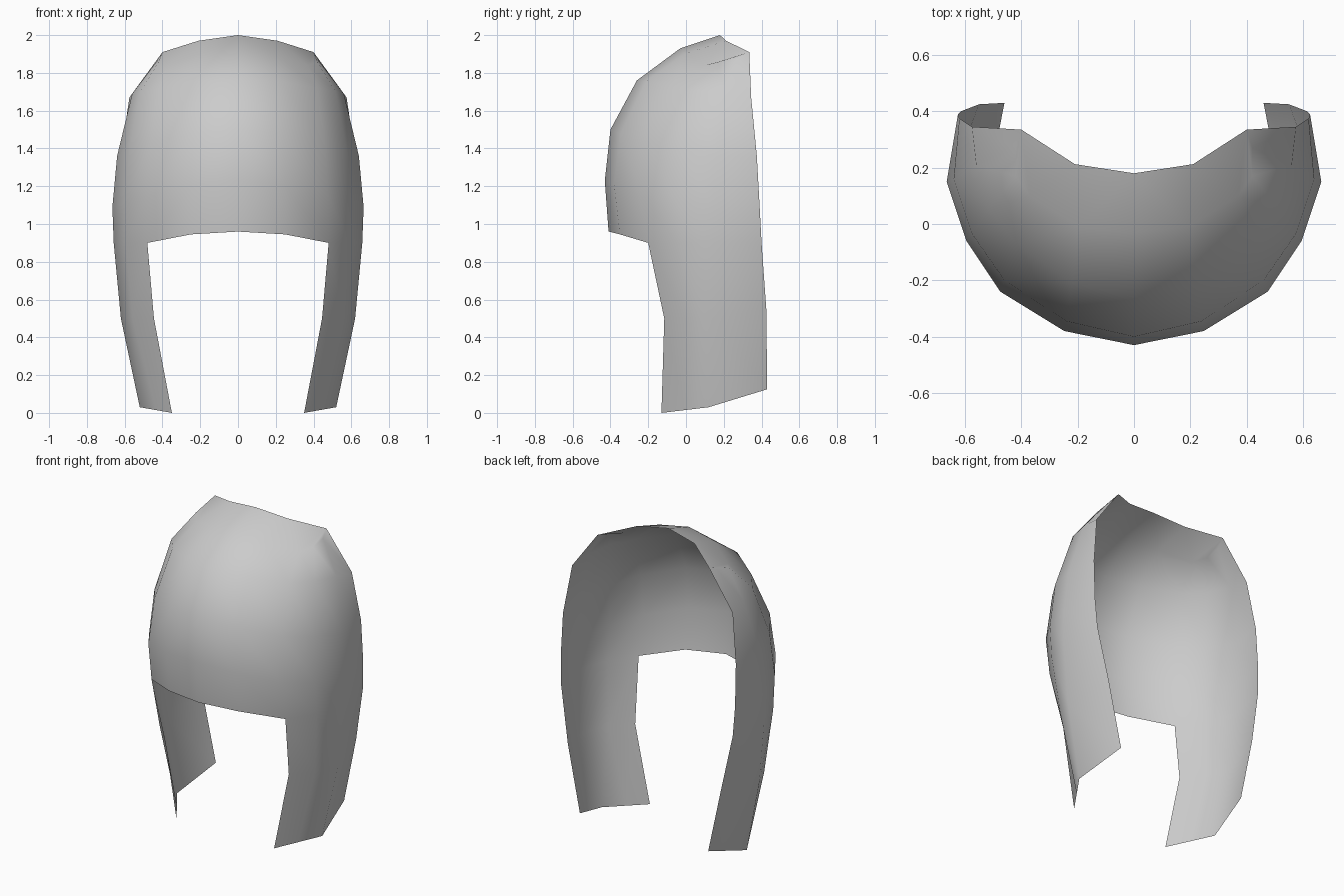
import bpy, bmesh
from mathutils import Vector

if "Cube" in bpy.data.objects:
    bpy.data.objects.remove(bpy.data.objects["Cube"])

# Key columns of the right half, listed from the top rim downwards
CORNER = (.40, .335, 1.91)
centre = [(0, .18, 2.0), (0, -.03, 1.93), (0, -.26, 1.76),
          (0, -.40, 1.5), (0, -.43, 1.23), (0, -.41, .96)]
temple = [CORNER, (.37, .10, 1.84), (.42, -.07, 1.72), (.46, -.20, 1.43),
          (.475, -.24, 1.15), (.48, -.20, .90), (.445, -.115, .5), (.35, -.13, 0)]
side = [CORNER, (.42, .27, 1.875), (.56, .21, 1.69), (.64, .16, 1.36),
        (.665, .15, 1.09), (.658, .14, .90), (.62, .135, .5), (.52, .12, .03)]
back_rim = [CORNER, CORNER, (.575, .345, 1.67), (.62, .375, 1.36),
            (.625, .39, 1.09), (.615, .40, .90), (.55, .425, .55), (.46, .43, .125)]


def between(a, b, push):
    """Column halfway between two others, bulged outwards."""
    out = []
    for i, (p, q) in enumerate(zip(a, b)):
        mid = (Vector(p) + Vector(q)) / 2
        if p != q and i < 7:
            mid += Vector(push)
        out.append(mid)
    return out


columns = [centre, between(centre, temple, (.01, -.045, .015)), temple,
           between(temple, side, (.025, -.015, 0)), side, back_rim]

# Half shell: a sheet of quads strung between neighbouring columns
bm = bmesh.new()
grid = [[bm.verts.new(p) for p in col] for col in columns]
for a, b in zip(grid, grid[1:]):
    for i in range(min(len(a), len(b)) - 1):
        bm.faces.new((a[i], a[i + 1], b[i + 1], b[i]))
bmesh.ops.remove_doubles(bm, verts=bm.verts, dist=.0005)

# Mirror to the left half and weld the centre line
copy = bmesh.ops.duplicate(bm, geom=bm.verts[:] + bm.edges[:] + bm.faces[:])["geom"]
for v in copy:
    if isinstance(v, bmesh.types.BMVert):
        v.co.x = -v.co.x
bmesh.ops.reverse_faces(bm, faces=[f for f in copy if isinstance(f, bmesh.types.BMFace)])
bmesh.ops.remove_doubles(bm, verts=bm.verts, dist=.0005)
for f in bm.faces:
    f.smooth = True

mesh = bpy.data.meshes.new("hood_shell")
bm.to_mesh(mesh)
bm.free()
hood = bpy.data.objects.new("hood_shell", mesh)
bpy.context.collection.objects.link(hood)

# Plain grey
grey = bpy.data.materials.new("light_grey")
grey.diffuse_color = (.6, .6, .6, 1)
grey.use_nodes = True
grey.node_tree.nodes["Principled BSDF"].inputs["Base Color"].default_value = grey.diffuse_color
mesh.materials.append(grey)
